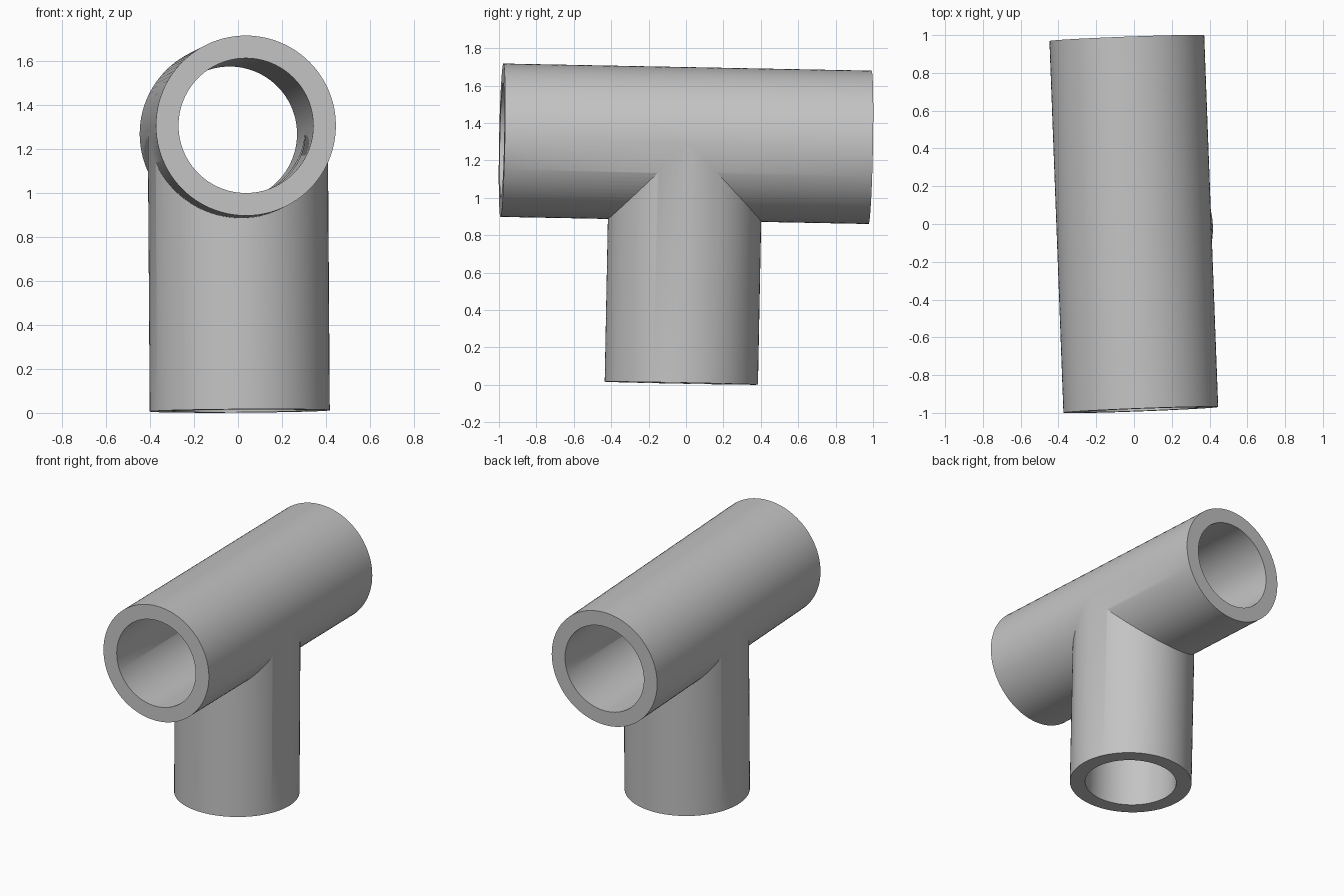
import bpy
import math
from mathutils import Vector

cube = bpy.data.objects.get("Cube")
if cube:
    bpy.data.objects.remove(cube, do_unlink=True)

OUTER, BORE, SIDES = 0.41, 0.307, 96
FRONT = Vector((0.036, -0.984, 1.308))
BACK = Vector((-0.038, 0.984, 1.27))
FOOT = Vector((0.008, -0.025, 0.009))
CENTRE = (FRONT + BACK) / 2


def rod(name, start, end, radius, extra_start=0.0, extra_end=0.0):
    """Closed cylinder between two points, optionally lengthened."""
    axis = (end - start).normalized()
    a, b = start - axis * extra_start, end + axis * extra_end
    bpy.ops.mesh.primitive_cylinder_add(vertices=SIDES, radius=radius,
                                        depth=(b - a).length, location=(a + b) / 2)
    obj = bpy.context.object
    obj.name = name
    obj.rotation_mode = 'QUATERNION'
    obj.rotation_quaternion = axis.to_track_quat('Z', 'X')
    return obj


def combine(target, other, operation):
    """Apply a boolean and discard the helper."""
    other.hide_render = True
    mod = target.modifiers.new(operation.title(), 'BOOLEAN')
    mod.operation, mod.solver, mod.object = operation, 'EXACT', other
    bpy.context.view_layer.objects.active = target
    bpy.ops.object.modifier_apply(modifier=mod.name)
    bpy.data.objects.remove(other, do_unlink=True)


# Outer body: cross pipe joined with the leg pipe
tee = rod("tee_pipe", FRONT, BACK, OUTER)
combine(tee, rod("leg_pipe", FOOT, CENTRE, OUTER), 'UNION')

# Connected bores through both pipes
combine(tee, rod("cross_bore", FRONT, BACK, BORE, 0.1, 0.1), 'DIFFERENCE')
combine(tee, rod("leg_bore", FOOT, CENTRE, BORE, 0.1), 'DIFFERENCE')

# Plain grey finish
grey = bpy.data.materials.new("plain_grey")
grey.use_nodes = True
colour = (0.55, 0.55, 0.55, 1.0)
grey.diffuse_color = colour
grey.node_tree.nodes["Principled BSDF"].inputs["Base Color"].default_value = colour
tee.data.materials.clear()
tee.data.materials.append(grey)
for face in tee.data.polygons:
    face.material_index = 0

# Smooth walls with crisp rims and joint
bpy.ops.object.select_all(action='DESELECT')
tee.select_set(True)
bpy.context.view_layer.objects.active = tee
bpy.ops.object.shade_smooth_by_angle(angle=math.radians(30))
